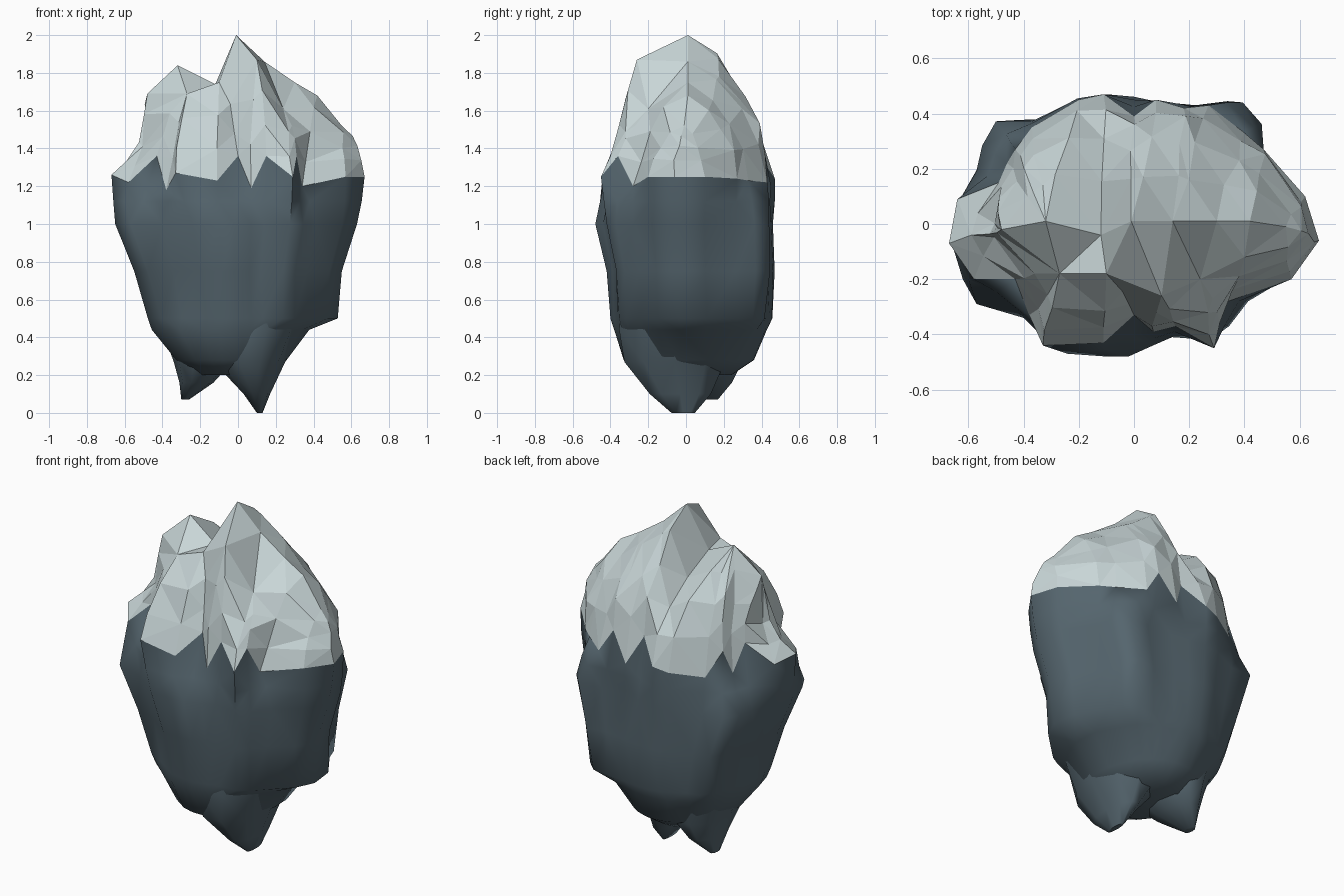
import bpy, bmesh, math, random
from mathutils import Vector

if "Cube" in bpy.data.objects:
    bpy.data.objects.remove(bpy.data.objects["Cube"], do_unlink=True)
random.seed(4)


def material(name, rgb):
    mat = bpy.data.materials.new(name)
    mat.use_nodes = True
    mat.diffuse_color = (*rgb, 1)
    node = mat.node_tree.nodes["Principled BSDF"]
    node.inputs["Base Color"].default_value = (*rgb, 1)
    node.inputs["Roughness"].default_value = 0.9
    return mat


def loft(name, rings, mat, smooth, close_ends):
    """Skin a stack of equal-length closed rings; equal points are shared."""
    bm = bmesh.new()
    shared = {}

    def vert(point):
        key = tuple(round(c, 4) for c in point)
        if key not in shared:
            shared[key] = bm.verts.new(point)
        return shared[key]

    grid = [[vert(p) for p in ring] for ring in rings]
    count = len(grid[0])
    for low, high in zip(grid, grid[1:]):
        for i in range(count):
            j = (i + 1) % count
            corners = list(dict.fromkeys([low[i], low[j], high[j], high[i]]))
            if len(corners) > 2:
                bm.faces.new(corners)
    if close_ends:
        bm.faces.new(grid[0])
        bm.faces.new(grid[-1])
    bmesh.ops.triangulate(bm, faces=bm.faces[:])
    bmesh.ops.recalc_face_normals(bm, faces=bm.faces[:])
    mesh = bpy.data.meshes.new(name)
    bm.to_mesh(mesh)
    bm.free()
    obj = bpy.data.objects.new(name, mesh)
    bpy.context.collection.objects.link(obj)
    mesh.materials.append(mat)
    if smooth:
        bpy.ops.object.select_all(action="DESELECT")
        obj.select_set(True)
        bpy.context.view_layer.objects.active = obj
        bpy.ops.object.shade_smooth_by_angle(angle=math.radians(65))


def oval(angle, level):
    """Point on an oval given by height and x / y limits."""
    z, x_min, x_max, y_min, y_max = level
    return Vector(((x_min + x_max + math.cos(angle) * (x_max - x_min)) / 2,
                   (y_min + y_max + math.sin(angle) * (y_max - y_min)) / 2, z))


snow = material("pale snow", (0.58, 0.67, 0.68))
rock = material("slate rock", (0.09, 0.13, 0.155))

# Jagged seam of snow and rock, anticlockwise: x, y, z, ridge point above
edge = [
    (.67, -.06, 1.25, 7), (.62, .1, 1.25, 7), (.47, .27, 1.24, 6),
    (.4, .33, 1.23, 5), (.27, .43, 1.22, 4), (.18, .42, 1.36, 4),
    (.08, .45, 1.2, 3), (0, .39, 1.36, 3), (-.11, .47, 1.24, 2),
    (-.2, .45, 1.22, 1), (-.37, .35, 1.2, 1), (-.43, .27, 1.34, 1),
    (-.46, .22, 1.2, 1), (-.49, .15, 1.36, 0), (-.64, .09, 1.25, 0),
    (-.67, -.07, 1.26, 0), (-.58, -.2, 1.22, 0), (-.43, -.2, 1.36, 1),
    (-.38, -.33, 1.18, 1), (-.33, -.44, 1.27, 1), (-.11, -.43, 1.23, 2),
    (0, -.33, 1.36, 2), (.07, -.39, 1.19, 3), (.15, -.37, 1.36, 3),
    (.29, -.45, 1.25, 4), (.31, -.36, 1.36, 5), (.34, -.28, 1.2, 6),
    (.57, -.2, 1.25, 7),
]
# Widest outline of the rock, one point for each point of the seam
outline = [
    (.64, -.06), (.61, .1), (.47, .26), (.47, .37), (.4, .45), (.26, .43),
    (.1, .44), (0, .46), (-.11, .47), (-.21, .46), (-.37, .38), (-.5, .38),
    (-.55, .29), (-.57, .2), (-.62, .09), (-.65, -.07), (-.62, -.2),
    (-.57, -.29), (-.4, -.34), (-.24, -.47), (-.1, -.48), (-.02, -.48),
    (.07, -.44), (.14, -.41), (.28, -.42), (.35, -.37), (.42, -.28),
    (.56, -.18),
]
ridge = [Vector(p) for p in (
    (-.48, -.02, 1.69), (-.32, .01, 1.84), (-.12, -.04, 1.74), (-.01, .01, 2),
    (.14, .01, 1.86), (.3, .01, 1.75), (.42, .01, 1.68), (.55, -.01, 1.52))]
# Lower crest in front of the ridge
crest = [Vector(p) for p in (
    (-.27, -.18, 1.69), (-.1, -.18, 1.75), (.1, -.26, 1.87),
    (.24, -.2, 1.61), (.4, -.12, 1.62))]

# Slope shapes as (share inward, share upward)
BACK = ((.09, .33), (.3, .6), (.62, .84))
FRONT = ((.2, .33), (.5, .68), (1, 1))
LEDGE = ((.45, .2), (.8, .42), (.92, .75))


def slope(x, y, top):
    """Slope shape of one strip of snow and the point it rises to."""
    if x < -.55:
        return LEDGE, ridge[top]
    if y < -.15 and x < .5:
        return FRONT, min(crest, key=lambda p: abs(p.x - x))
    return BACK, ridge[top]


# Faceted snow cap
cap_rings = [[Vector(e[:3]) for e in edge]]
for step in range(3):
    ring = []
    for x, y, z, top in edge:
        shape, end = slope(x, y, top)
        inward, up = shape[step]
        point = Vector((x + (end.x - x) * inward, y + (end.y - y) * inward,
                        z + (end.z - z) * up))
        if up < 1:
            point += Vector([random.uniform(-.012, .012) for axis in range(3)])
        ring.append(point)
    cap_rings.append(ring)
cap_rings.append([ridge[e[3]] for e in edge])
loft("snow_cap", cap_rings, snow, False, False)

# Main rock: starts at the seam, swells, then tapers to a rounder base
rock_rings = [[Vector((x * .5, y * .5, 1.25)) for x, y, *rest in edge],
              [Vector(e[:3]) for e in edge],
              [Vector((e[0], e[1], 1.12)).lerp(Vector((*o, 1.12)), .5)
               for e, o in zip(edge, outline)]]
levels = [
    (0, (1, -.65, .63, -.48, .46)), (.1, (.75, -.55, .55, -.42, .47)),
    (.5, (.5, -.48, .53, -.4, .46)), (.8, (.44, -.46, .38, -.38, .43)),
    (1, (.28, -.33, .26, -.33, .36)), (1, (.2, -.22, .14, -.16, .24)),
]
for roundness, level in levels:
    z, x_min, x_max, y_min, y_max = level
    ring = []
    for x, y in outline:
        scaled = Vector((x * (x_max / .64 if x > 0 else x_min / -.65),
                         y * (y_max / .47 if y > 0 else y_min / -.48), z))
        angle = math.atan2(y / .47, x / .65)
        ring.append(scaled.lerp(oval(angle, level), roundness))
    rock_rings.append(ring)
loft("rock_body", rock_rings, rock, True, True)

# Hanging points under the rock
tips = {
    "front_rock_point": [
        (.6, -.2, .38, -.36, .3), (.44, -.2, .33, -.37, .28),
        (.27, -.13, .25, -.34, .22), (.1, .03, .17, -.2, .14),
        (0, .1, .13, -.08, .05)],
    "side_rock_point": [
        (.6, -.46, 0, -.2, .36), (.27, -.34, -.03, -.16, .31),
        (.16, -.31, -.13, -.04, .25), (.07, -.3, -.26, .09, .17)],
}
for name, tip_levels in tips.items():
    turns = [math.tau * i / 10 for i in range(10)]
    loft(name, [[oval(a, lv) for a in turns] for lv in tip_levels],
         rock, True, True)
